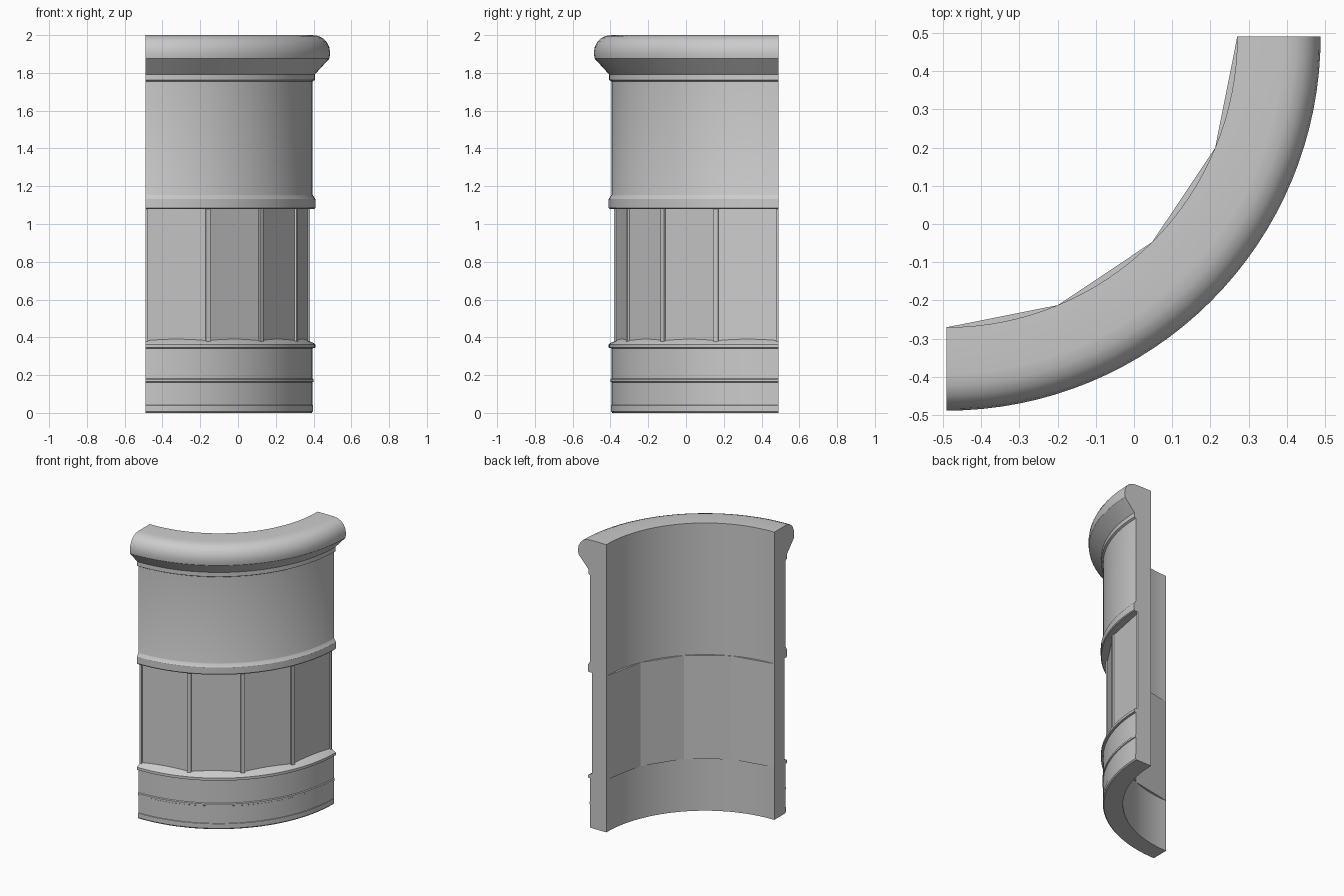
import bpy
import bmesh
from math import sin, cos, pi

if "Cube" in bpy.data.objects:
    bpy.data.objects.remove(bpy.data.objects["Cube"])

CX, CY = -0.49, 0.49      # axis of the quarter ring
R_IN = 0.76


def point(r, a, z, t=0.0):
    """Radius r, angle a from -y towards +x, with tangential offset t."""
    return (CX + r * sin(a) + t * cos(a), CY - r * cos(a) + t * sin(a), z)


def sweep(name, profile, steps, angle=30):
    """Revolve a closed (r, z) profile through the quarter turn and cap the ends."""
    bm = bmesh.new()
    rings = [[bm.verts.new(point(r, i * pi / 2 / steps, z)) for r, z in profile]
             for i in range(steps + 1)]
    n = len(profile)
    for a, b in zip(rings, rings[1:]):
        for j in range(n):
            k = (j + 1) % n
            bm.faces.new((a[j], b[j], b[k], a[k]))
    bm.faces.new(rings[0])
    bm.faces.new(rings[-1][::-1])
    return finish(name, bm, angle)


def finish(name, bm, angle=None):
    bmesh.ops.recalc_face_normals(bm, faces=bm.faces)
    mesh = bpy.data.meshes.new(name)
    bm.to_mesh(mesh)
    bm.free()
    ob = bpy.data.objects.new(name, mesh)
    bpy.context.collection.objects.link(ob)
    if angle:
        bpy.ops.object.select_all(action='DESELECT')
        ob.select_set(True)
        bpy.context.view_layer.objects.active = ob
        bpy.ops.object.shade_smooth_by_angle(angle=angle * pi / 180)
    return ob


# Curved base with plinth line, thin band and sloping sill
sweep("base_wall", [
    (R_IN, 0), (0.880, 0), (0.887, 0.008), (0.887, 0.04), (0.885, 0.042),
    (0.885, 0.162), (0.890, 0.165), (0.890, 0.178), (0.885, 0.183),
    (0.885, 0.342), (0.899, 0.345), (0.899, 0.363), (0.893, 0.368),
    (0.842, 0.392), (0.842, 0.365), (R_IN, 0.365)], 32)

# Upper wall with lower band, neck moulding and rounded rim
sweep("upper_wall_and_rim", [
    (R_IN, 1.08), (0.895, 1.08), (0.900, 1.086), (0.900, 1.132),
    (0.886, 1.152), (0.885, 1.155), (0.885, 1.755), (0.897, 1.762),
    (0.897, 1.792), (0.974, 1.876), (0.978, 1.905), (0.973, 1.937),
    (0.959, 1.965), (0.938, 1.985), (0.912, 1.996), (0.880, 2.0),
    (R_IN, 2.0)], 32)

# Four flat panels forming a polygonal middle section
sweep("flat_panels", [(R_IN, 0.365), (0.862, 0.365), (0.862, 1.085),
                      (R_IN, 1.085)], 4, angle=10)

# Slim posts at the panel corners, halved at both cut ends
for i in range(5):
    a = i * pi / 8
    t0 = 0.0 if i == 0 else -0.013
    t1 = 0.0 if i == 4 else 0.013
    bm = bmesh.new()
    low, high = [[bm.verts.new(point(r, a, z, t)) for r, t in
                  ((0.845, t0), (0.870, t0), (0.870, t1), (0.845, t1))]
                 for z in (0.375, 1.085)]
    bm.faces.new(low)
    bm.faces.new(high)
    for j in range(4):
        k = (j + 1) % 4
        bm.faces.new((low[j], low[k], high[k], high[j]))
    finish(f"panel_post_{i + 1}", bm)
